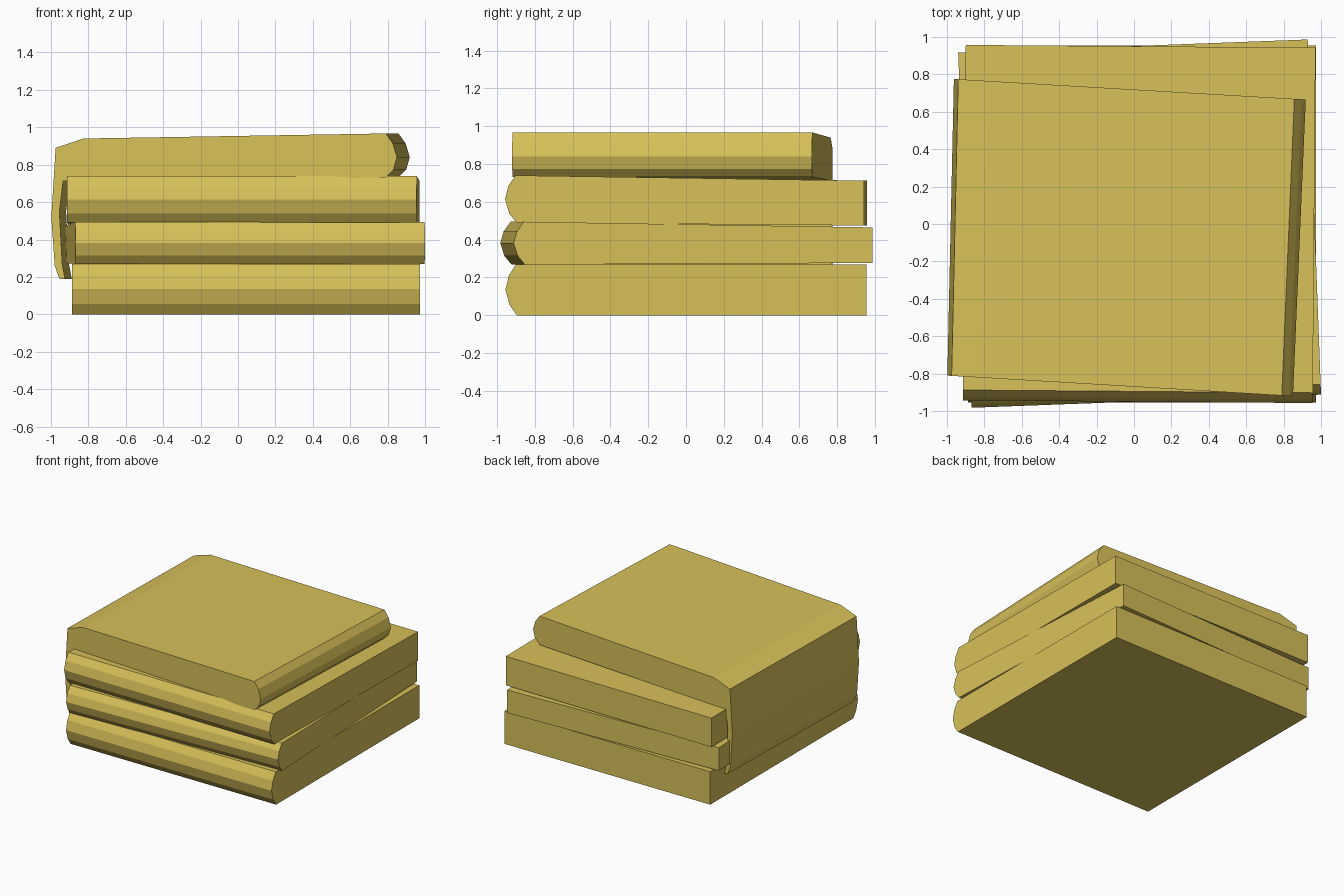
import bpy, bmesh, math

if "Cube" in bpy.data.objects:
    bpy.data.objects.remove(bpy.data.objects["Cube"])

cloth = bpy.data.materials.new("mustard_cloth")
cloth.diffuse_color = (0.68, 0.53, 0.10, 1)
cloth.use_nodes = True
cloth.node_tree.nodes["Principled BSDF"].inputs["Base Color"].default_value = cloth.diffuse_color


def loft(name, start, end):
    """Solid between two matching end outlines."""
    bm = bmesh.new()
    a = [bm.verts.new(p) for p in start]
    b = [bm.verts.new(p) for p in end]
    bm.faces.new(a)
    bm.faces.new(b[::-1])
    for i in range(len(a)):
        j = (i + 1) % len(a)
        bm.faces.new((a[j], a[i], b[i], b[j]))
    bmesh.ops.recalc_face_normals(bm, faces=bm.faces)
    mesh = bpy.data.meshes.new(name)
    bm.to_mesh(mesh)
    bm.free()
    mesh.materials.append(cloth)
    obj = bpy.data.objects.new(name, mesh)
    bpy.context.collection.objects.link(obj)
    return obj


def folded_towel(name, centre, width, depth, front_z, back_z, angle):
    """Folded slab: rounded front fold, flat back, slight turn about z."""
    z0, z1 = front_z
    h, y = z1 - z0, -depth / 2
    outline = [(-y, back_z[0]), (-y, back_z[1])]
    for inset, t in ((0.055, 1), (0.018, 0.78), (0, 0.5), (0.022, 0.2), (0.06, 0)):
        outline.append((y + inset, z0 + h * t))
    c, s = math.cos(math.radians(angle)), math.sin(math.radians(angle))
    ends = [[(centre[0] + x * c - v * s, centre[1] + x * s + v * c, z)
             for v, z in outline] for x in (-width / 2, width / 2)]
    return loft(name, *ends)


# Three folded towels
folded_towel("bottom_towel", (0.042, 0), 1.86, 1.91, (0, 0.27), (0, 0.27), 0)
folded_towel("second_towel", (0.03, 0.002), 1.87, 1.9, (0.268, 0.495), (0.277, 0.465), 2.15)
folded_towel("third_towel", (0.028, 0), 1.87, 1.9, (0.49, 0.74), (0.475, 0.712), -0.45)

# Top towel: rounded right fold, thin flap hanging down the left side (x, z)
outline = [(-0.975, 0.89), (-0.825, 0.94), (0.79, 0.967), (0.828, 0.915),
           (0.85, 0.84), (0.832, 0.775), (0.79, 0.732), (-0.935, 0.712),
           (-0.955, 0.55), (-0.94, 0.27), (-0.925, 0.19), (-0.955, 0.19),
           (-0.98, 0.26), (-0.998, 0.52)]
front = [(x, -0.870 - 0.0595 * x, z) for x, z in outline]
back = [(x + 0.053 + 0.018 * x, y + 1.586, z) for x, y, z in front]
loft("top_draped_towel", front, back)
